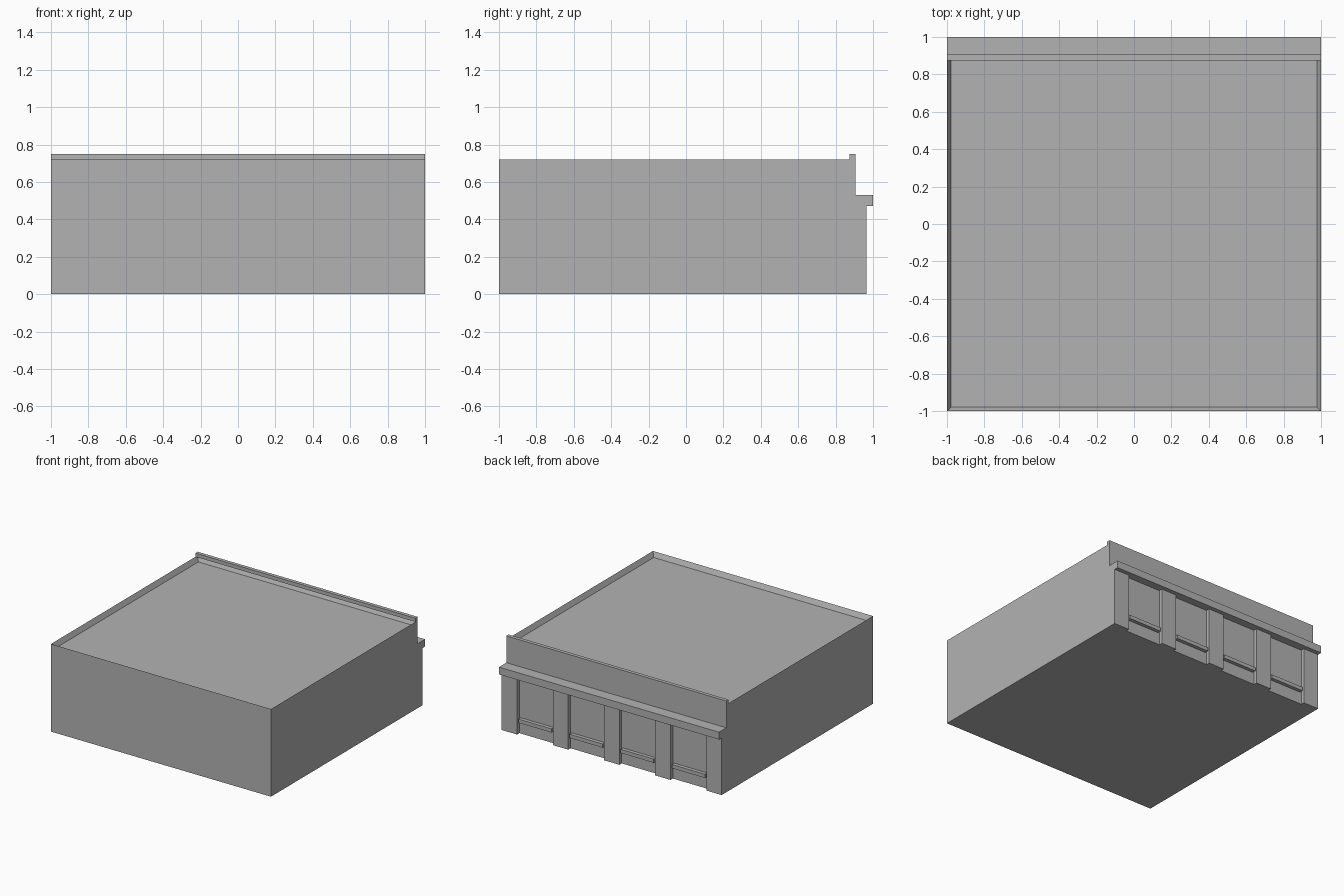
import bpy
import bmesh

cube = bpy.data.objects.get("Cube")
if cube:
    bpy.data.objects.remove(cube, do_unlink=True)

grey = bpy.data.materials.new("plain grey")
grey.use_nodes = True
COLOUR = (0.45, 0.45, 0.45, 1)
grey.diffuse_color = COLOUR
grey.node_tree.nodes["Principled BSDF"].inputs["Base Color"].default_value = COLOUR


def add_object(name, bm):
    mesh = bpy.data.meshes.new(name)
    bm.to_mesh(mesh)
    bm.free()
    mesh.materials.append(grey)
    obj = bpy.data.objects.new(name, mesh)
    bpy.context.collection.objects.link(obj)
    return obj


def box(name, xs, ys, zs):
    """Box between the given limits on each axis."""
    bm = bmesh.new()
    bmesh.ops.create_cube(bm, size=1)
    for v in bm.verts:
        v.co = [lim[0] if c < 0 else lim[1] for c, lim in zip(v.co, (xs, ys, zs))]
    return add_object(name, bm)


# Main levels of the building
WALL_TOP, ROOF, RIM = 0.72, 0.68, 0.03
FASCIA_Y, BAY_Y, PILASTER_Y = 0.905, 0.935, 0.965
CORNICE = (0.47, 0.53)
FULL = (-1, 1)
parapet_y = FASCIA_Y - RIM

# Body, with the roof sunk behind a thin rim
bm = bmesh.new()
bmesh.ops.create_cube(bm, size=1)
for v in bm.verts:
    v.co = (2 * v.co.x, FASCIA_Y if v.co.y > 0 else -1, WALL_TOP if v.co.z > 0 else 0)
bm.normal_update()
top = max(bm.faces, key=lambda f: f.normal.z)
bmesh.ops.inset_region(bm, faces=[top], thickness=RIM)
for v in top.verts:
    v.co.z = ROOF
add_object("building_body", bm)

# Raised parapet and cornice along the back
box("back_parapet", FULL, (parapet_y, FASCIA_Y), (WALL_TOP, 0.75))
box("cornice", FULL, (FASCIA_Y, 1), CORNICE)
box("bay_wall", FULL, (FASCIA_Y, BAY_Y), (0, CORNICE[0]))

# Pilasters dividing the back into four bays, each with a sill
WIDTH, BAYS = 0.14, 4
pitch = (2 - WIDTH) / BAYS
for i in range(BAYS + 1):
    x = -1 + i * pitch
    box(f"pilaster_{i + 1}", (x, x + WIDTH), (BAY_Y, PILASTER_Y), (0, CORNICE[0]))
    if i < BAYS:
        mid = x + (pitch + WIDTH) / 2
        box(f"window_sill_{i + 1}", (mid - 0.15, mid + 0.15),
            (BAY_Y, PILASTER_Y), (0.1, 0.13))
